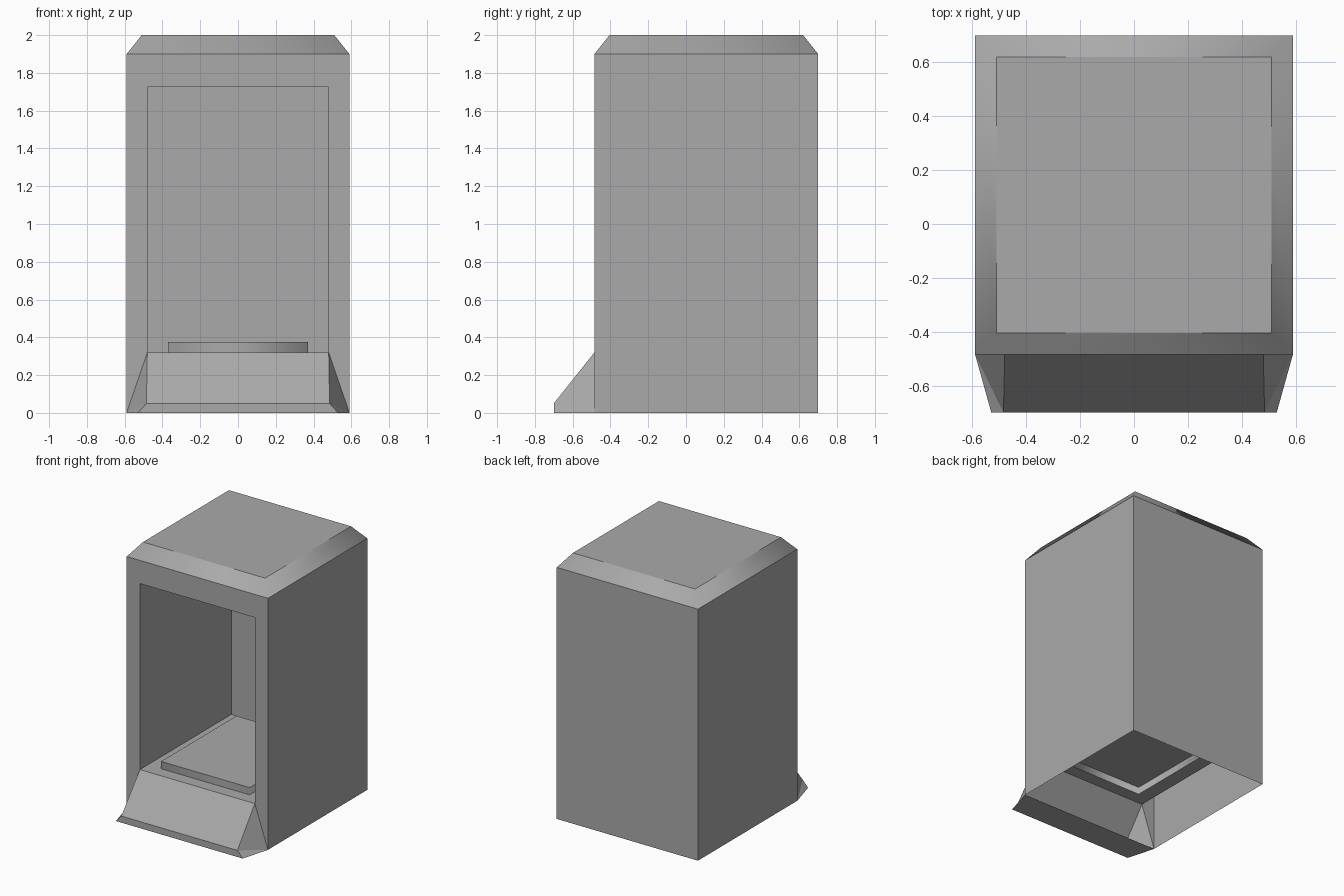
import bpy
import bmesh

cube = bpy.data.objects.get("Cube")
if cube:
    bpy.data.objects.remove(cube, do_unlink=True)

# Main dimensions
W, FRONT, BACK, EAVE, TOP = 0.59, -0.485, 0.70, 1.90, 2.0
OPEN_W, SILL, LINTEL, INNER_BACK = 0.48, 0.32, 1.725, 0.605

grey = bpy.data.materials.new("plain grey")
grey.use_nodes = True
grey.diffuse_color = (0.4, 0.4, 0.4, 1)
grey.node_tree.nodes["Principled BSDF"].inputs["Base Color"].default_value = (0.4, 0.4, 0.4, 1)


def rect(w, y0, y1, z):
    """Horizontal rectangle, counterclockwise, front edge first."""
    return [(-w, y0, z), (w, y0, z), (w, y1, z), (-w, y1, z)]


def loft(bm, rings, start=False, end=False, open_front=(), smooth=()):
    """Bridge successive rings; listed bands lose their front or turn smooth."""
    loops = [[bm.verts.new(p) for p in ring] for ring in rings]
    for band, (a, b) in enumerate(zip(loops, loops[1:])):
        for i in range(4):
            if i == 0 and band in open_front:
                continue
            j = (i + 1) % 4
            bm.faces.new((a[i], a[j], b[j], b[i])).smooth = band in smooth
    if start:
        bm.faces.new(loops[0][::-1])
    if end:
        bm.faces.new(loops[-1])
    # Keep the rims crisp where smooth bands meet flat faces
    for e in bm.edges:
        if any(not f.smooth for f in e.link_faces):
            e.smooth = False


def mirrored_face(bm, points):
    """Add a polygon and its mirror image across x = 0."""
    bm.faces.new([bm.verts.new(p) for p in points])
    bm.faces.new([bm.verts.new((-x, y, z)) for x, y, z in reversed(points)])


def finish(bm, name):
    bmesh.ops.remove_doubles(bm, verts=bm.verts, dist=0.0005)
    mesh = bpy.data.meshes.new(name)
    bm.to_mesh(mesh)
    bm.free()
    mesh.materials.append(grey)
    obj = bpy.data.objects.new(name, mesh)
    bpy.context.collection.objects.link(obj)


# Outer casing with a bevelled roof, open underneath and at the front
bm = bmesh.new()
loft(bm, [rect(W, FRONT, BACK, 0), rect(W, FRONT, BACK, EAVE),
          rect(W - 0.08, FRONT + 0.08, BACK - 0.08, TOP)],
     end=True, open_front=(0,), smooth=(1,))
finish(bm, "casing")

# Front frame around the opening
bm = bmesh.new()
mirrored_face(bm, [(OPEN_W, FRONT, SILL), (W, FRONT, 0), (W, FRONT, EAVE), (OPEN_W, FRONT, LINTEL)])
lintel = [(-OPEN_W, LINTEL), (OPEN_W, LINTEL), (W, EAVE), (-W, EAVE)]
bm.faces.new([bm.verts.new((x, FRONT, z)) for x, z in lintel])
finish(bm, "front_frame")

# Inner chamber: ceiling, walls, floor and raised platform
bm = bmesh.new()
STEP = SILL + 0.055
loft(bm, [rect(OPEN_W, FRONT, INNER_BACK, LINTEL), rect(OPEN_W, FRONT, INNER_BACK, SILL),
          rect(0.37, -0.39, 0.51, SILL), rect(0.37, -0.39, 0.51, STEP)],
     start=True, end=True, open_front=(0,), smooth=(2,))
finish(bm, "chamber_and_platform")

# Sloping front ramp: slope, lip and underside, then the flared cheeks
bm = bmesh.new()
profile = [(OPEN_W, FRONT, SILL), (0.485, -0.70, 0.05), (0.53, -0.70, 0), (W, FRONT, 0)]
for (ax, ay, az), (bx, by, bz) in zip(profile, profile[1:]):
    quad = [(-ax, ay, az), (-bx, by, bz), (bx, by, bz), (ax, ay, az)]
    bm.faces.new([bm.verts.new(p) for p in quad])
top, upper, foot, rear = profile
mirrored_face(bm, [top, upper, rear])
mirrored_face(bm, [upper, foot, rear])
finish(bm, "front_ramp")
